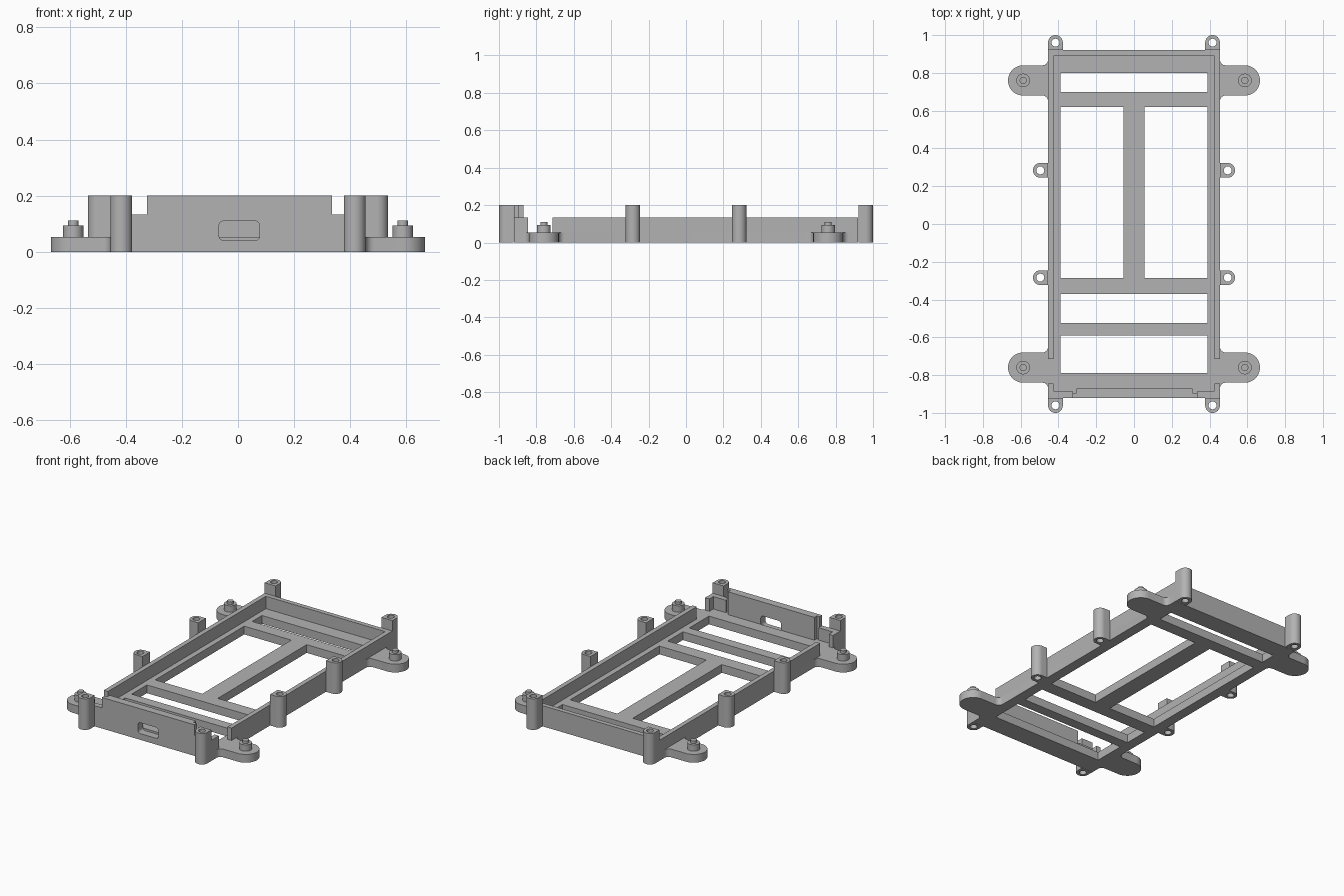
import bpy, bmesh, math
from mathutils import Matrix

if "Cube" in bpy.data.objects:
    bpy.data.objects.remove(bpy.data.objects["Cube"])

grey = bpy.data.materials.new("plain grey")
grey.diffuse_color = (0.45, 0.45, 0.45, 1)
grey.use_nodes = True
grey.node_tree.nodes["Principled BSDF"].inputs["Base Color"].default_value = grey.diffuse_color


def arc(cx, cy, r, a0, a1, n=12):
    return [(cx + r * math.cos(math.radians(a0 + (a1 - a0) * i / n)),
             cy + r * math.sin(math.radians(a0 + (a1 - a0) * i / n))) for i in range(n + 1)]


def circle(cx, cy, r, n=32):
    return arc(cx, cy, r, 0, 360, n)[:-1]


def rect(x0, y0, x1, y1):
    return [(x0, y0), (x1, y0), (x1, y1), (x0, y1)]


def prism(name, loops, lo, hi, upright=False):
    """Extrude an outline (plus hole outlines) in z, or along y when upright."""
    cu = bpy.data.curves.new(name + "_profile", 'CURVE')
    cu.dimensions = '2D'
    cu.fill_mode = 'BOTH'
    cu.extrude = (hi - lo) / 2
    for pts in loops:
        s = cu.splines.new('POLY')
        s.points.add(len(pts) - 1)
        for p, (x, y) in zip(s.points, pts):
            p.co = (x, y, 0, 1)
        s.use_cyclic_u = True
    tmp = bpy.data.objects.new(name + "_tmp", cu)
    bpy.context.collection.objects.link(tmp)
    dg = bpy.context.evaluated_depsgraph_get()
    me = bpy.data.meshes.new_from_object(tmp.evaluated_get(dg))
    bpy.data.objects.remove(tmp)
    bpy.data.curves.remove(cu)
    mid = (lo + hi) / 2
    if upright:
        me.transform(Matrix.Translation((0, mid, 0)) @ Matrix.Rotation(math.pi / 2, 4, 'X'))
    else:
        me.transform(Matrix.Translation((0, 0, mid)))
    bm = bmesh.new()
    bm.from_mesh(me)
    bmesh.ops.remove_doubles(bm, verts=bm.verts, dist=1e-5)
    bmesh.ops.recalc_face_normals(bm, faces=bm.faces)
    bm.to_mesh(me)
    bm.free()
    me.name = name
    me.materials.clear()
    me.materials.append(grey)
    ob = bpy.data.objects.new(name, me)
    bpy.context.collection.objects.link(ob)
    bpy.ops.object.select_all(action='DESELECT')
    ob.select_set(True)
    bpy.context.view_layer.objects.active = ob
    bpy.ops.object.shade_smooth_by_angle(angle=math.radians(30))
    return ob


W, L, FLOOR, WALL, TOP = 0.455, 0.92, 0.053, 0.133, 0.2
FOOT_Y, FOOT_X = 0.76, 0.587

# Base plate: frame, rounded feet with fillets, five openings
side = []
for cy in (-FOOT_Y, FOOT_Y):
    side += arc(W + 0.03, cy - 0.11, 0.03, 180, 90, 6)
    side += arc(FOOT_X, cy, 0.08, -90, 90, 24)
    side += arc(W + 0.03, cy + 0.11, 0.03, -90, -180, 6)
outline = ([(0.335, -L), (W, -L)] + side + [(W, L), (-W, L)]
           + [(-x, y) for x, y in reversed(side)]
           + [(-W, -L), (-0.325, -L), (-0.325, -0.895), (-0.305, -0.895), (-0.305, -0.87),
              (0.31, -0.87), (0.31, -0.895), (0.335, -0.895)])
openings = [rect(-0.39, 0.70, 0.39, 0.80),
            rect(-0.39, -0.285, -0.055, 0.62),
            rect(0.055, -0.285, 0.39, 0.62),
            rect(-0.39, -0.525, 0.39, -0.37),
            rect(-0.39, -0.79, 0.39, -0.59)]
prism("base_plate", [outline] + openings, 0, FLOOR)

# Side and rear wall, open at the front feet
prism("side_and_rear_wall", [[(-W, -0.715), (-W, L), (W, L), (W, -0.715), (0.425, -0.715),
                              (0.425, 0.89), (-0.425, 0.89), (-0.425, -0.715)]], FLOOR, WALL)

# Front corner walls
for s, x0, label in ((-1, 0.325, "left"), (1, 0.335, "right")):
    pts = [(x0, -L), (W, -L), (W, -0.845), (0.425, -0.845), (0.425, -0.885), (x0, -0.885)]
    prism("front_corner_wall_" + label, [[(s * x, y) for x, y in pts]], FLOOR, WALL)

# Front panel in two layers with a rounded port slot
r = 0.018
slot = (arc(0.077 - r, 0.11 - r, r, 0, 90, 6) + arc(-0.068 + r, 0.11 - r, r, 90, 180, 6)
        + arc(-0.068 + r, 0.04 + r, r, 180, 270, 6) + arc(0.077 - r, 0.04 + r, r, 270, 360, 6))
prism("front_panel_outer", [rect(-0.325, 0, 0.335, TOP), slot], -L, -0.895, True)
prism("front_panel_inner", [rect(-0.305, 0, 0.31, TOP), slot], -0.895, -0.87, True)

# Screw posts: half-round columns against the walls, drilled through
for sx, xl in ((-1, "left"), (1, "right")):
    for sy, yl in ((-1, "front"), (1, "rear")):
        cx, cy = 0.416, 0.96
        pts = [(cx + 0.039, L)] + arc(cx, cy, 0.039, 0, 180, 20) + [(cx - 0.039, L)]
        prism(f"corner_post_{yl}_{xl}", [[(sx * x, sy * (y + 0.001)) for x, y in pts],
                                         circle(sx * cx, sy * cy, 0.021)], 0, TOP)
        cx, cy = 0.496, 0.284
        pts = [(W, cy - 0.039)] + arc(cx, cy, 0.039, -90, 90, 20) + [(W, cy + 0.039)]
        prism(f"side_post_{yl}_{xl}", [[(sx * x, sy * y) for x, y in pts],
                                       circle(sx * cx, sy * cy, 0.021)], 0, TOP)
        # Stepped locating peg on each foot
        prism(f"peg_base_{yl}_{xl}", [circle(sx * FOOT_X, sy * FOOT_Y, 0.036)], FLOOR, 0.094)
        prism(f"peg_tip_{yl}_{xl}", [circle(sx * FOOT_X, sy * FOOT_Y, 0.019)], 0.094, 0.111)
